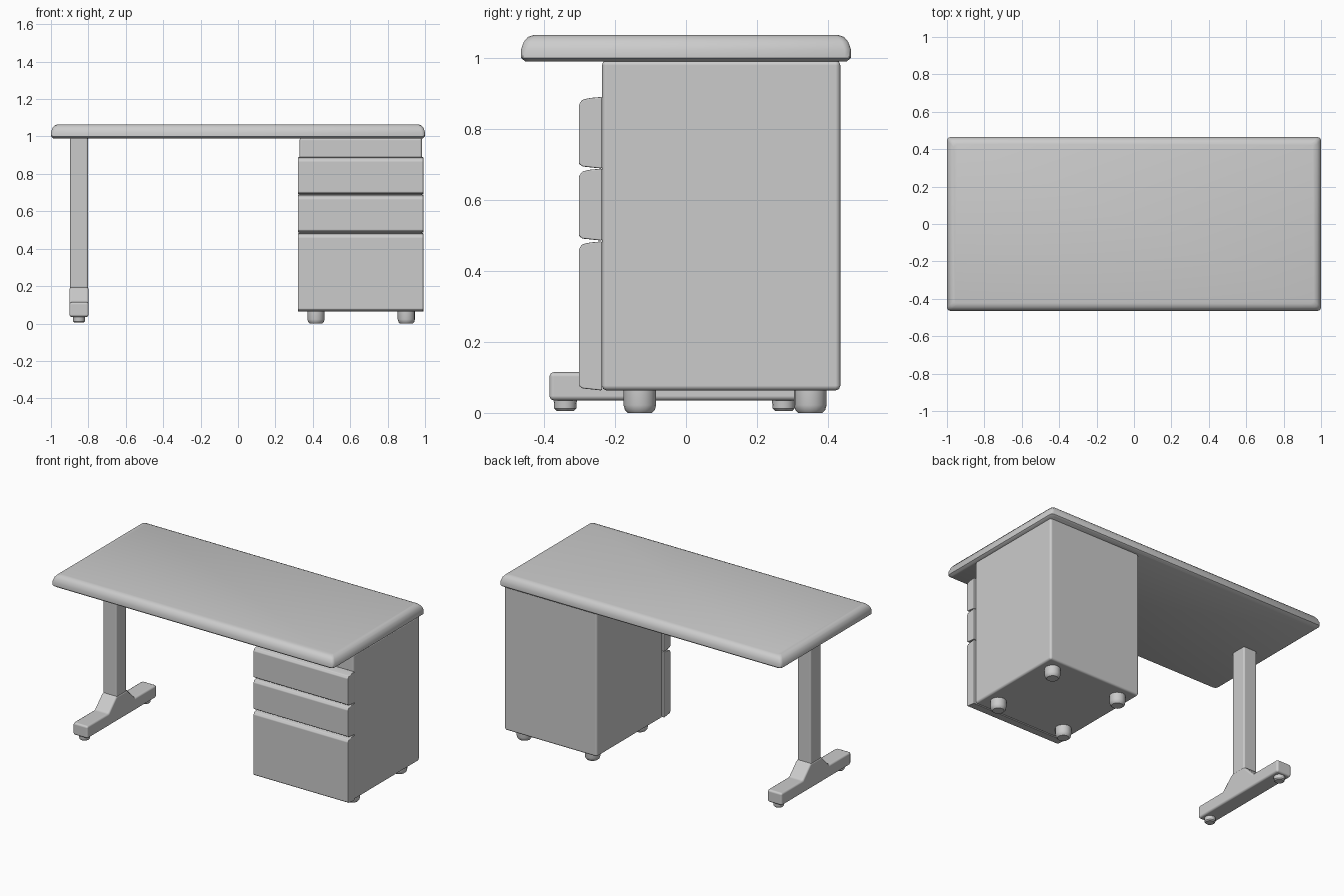
import bpy, bmesh, math
from mathutils import Vector

if "Cube" in bpy.data.objects:
    bpy.data.objects.remove(bpy.data.objects["Cube"])

# One grey finish for the whole desk
grey = bpy.data.materials.new("Light grey")
grey.use_nodes = True
colour = (0.6, 0.6, 0.6, 1)
grey.diffuse_color = colour
grey.node_tree.nodes["Principled BSDF"].inputs["Base Color"].default_value = colour


def finish(name, bm, bevel=0.0, segments=2):
    bmesh.ops.recalc_face_normals(bm, faces=bm.faces)
    mesh = bpy.data.meshes.new(name)
    bm.to_mesh(mesh)
    bm.free()
    obj = bpy.data.objects.new(name, mesh)
    bpy.context.collection.objects.link(obj)
    mesh.materials.append(grey)
    bpy.ops.object.select_all(action="DESELECT")
    obj.select_set(True)
    bpy.context.view_layer.objects.active = obj
    bpy.ops.object.shade_smooth_by_angle(angle=math.radians(40))
    if bevel:
        mod = obj.modifiers.new("Rounded edges", "BEVEL")
        mod.width, mod.segments = bevel, segments
        mod.limit_method = "ANGLE"
        mod.angle_limit = math.radians(25)
        mod.harden_normals = True
        bpy.ops.object.modifier_move_to_index(modifier=mod.name, index=0)
    return obj


def side_profile(name, points, x0, x1, bevel, segments=2):
    """Extrude a (y, z) outline across the desk from x0 to x1."""
    bm = bmesh.new()
    face = bm.faces.new([bm.verts.new((x0, y, z)) for y, z in points])
    ext = bmesh.ops.extrude_face_region(bm, geom=[face])
    verts = [v for v in ext["geom"] if isinstance(v, bmesh.types.BMVert)]
    bmesh.ops.translate(bm, verts=verts, vec=(x1 - x0, 0, 0))
    return finish(name, bm, bevel, segments)


def box(name, x, y, z, bevel):
    outline = [(y[0], z[0]), (y[1], z[0]), (y[1], z[1]), (y[0], z[1])]
    return side_profile(name, outline, x[0], x[1], bevel)


def turned(name, x, y, profile):
    """Revolve a (radius, z) profile around a vertical axis."""
    bm = bmesh.new()
    verts = [bm.verts.new((r, 0, z)) for r, z in profile]
    edges = [bm.edges.new(pair) for pair in zip(verts, verts[1:])]
    bmesh.ops.spin(bm, geom=verts + edges, axis=(0, 0, 1), cent=(0, 0, 0),
                   angle=math.tau, steps=16)
    bmesh.ops.remove_doubles(bm, verts=bm.verts, dist=0.0005)
    bmesh.ops.translate(bm, verts=bm.verts, vec=Vector((x, y, 0)))
    return finish(name, bm)


# Worktop with generously rounded upper rim
bm = bmesh.new()
rim = [(0.012, 0.99), (0.0, 1.0), (0.0, 1.022), (0.008, 1.045), (0.02, 1.059), (0.038, 1.065)]
cut = 0.018
rings = []
for inset, z in rim:
    hx, hy = 1.0 - inset, 0.465 - inset
    ring = []
    for sx, sy in ((1, 1), (-1, 1), (-1, -1), (1, -1)):
        ends = [(sx * hx, sy * (hy - cut)),
                (sx * (hx - cut * 0.3), sy * (hy - cut * 0.3)),
                (sx * (hx - cut), sy * hy)]
        ring += ends if sx * sy > 0 else ends[::-1]
    rings.append([bm.verts.new((x, y, z)) for x, y in ring])
for low, high in zip(rings, rings[1:]):
    for i in range(len(low)):
        j = (i + 1) % len(low)
        bm.faces.new((low[i], low[j], high[j], high[i]))
bm.faces.new(rings[0])
bm.faces.new(rings[-1])
finish("worktop", bm)

# Drawer cabinet
box("cabinet", (0.328, 0.985), (-0.237, 0.435), (0.063, 0.993), 0.014)

# Drawer fronts, slightly tapered towards the front
for name, z0, z1 in (("lower_drawer", 0.063, 0.483),
                     ("middle_drawer", 0.485, 0.688),
                     ("upper_drawer", 0.688, 0.89)):
    outline = [(-0.236, z0), (-0.236, z1), (-0.27, z1 - 0.003), (-0.292, z1 - 0.008),
               (-0.302, z1 - 0.022), (-0.302, z0 + 0.014), (-0.292, z0 + 0.006)]
    side_profile(name, outline, 0.32, 0.992, 0.004)

# Cabinet feet
foot_profile = [(0, 0), (0.034, 0), (0.042, 0.008), (0.046, 0.022), (0.046, 0.066), (0, 0.066)]
for side, x in (("right", 0.417), ("left", 0.9)):
    for end, y in (("front", -0.13), ("back", 0.35)):
        turned(f"cabinet_foot_{end}_{side}", x, y, foot_profile)

# Leg column and its flared base
middle = -0.033
box("leg_column", (-0.898, -0.802), (middle - 0.052, middle + 0.052), (0.12, 0.995), 0.01)
half = [(0.352, 0.035), (0.352, 0.115), (0.135, 0.115), (0.056, 0.195)]
base = [(middle + y, z) for y, z in half] + [(middle - y, z) for y, z in reversed(half)]
side_profile("leg_base", base, -0.902, -0.798, 0.013)

# Leg glides
glide_profile = [(0, 0.006), (0.025, 0.006), (0.031, 0.012), (0.033, 0.04), (0, 0.04)]
for end, y in (("front", -0.34), ("back", 0.275)):
    turned(f"leg_glide_{end}", -0.85, y, glide_profile)
